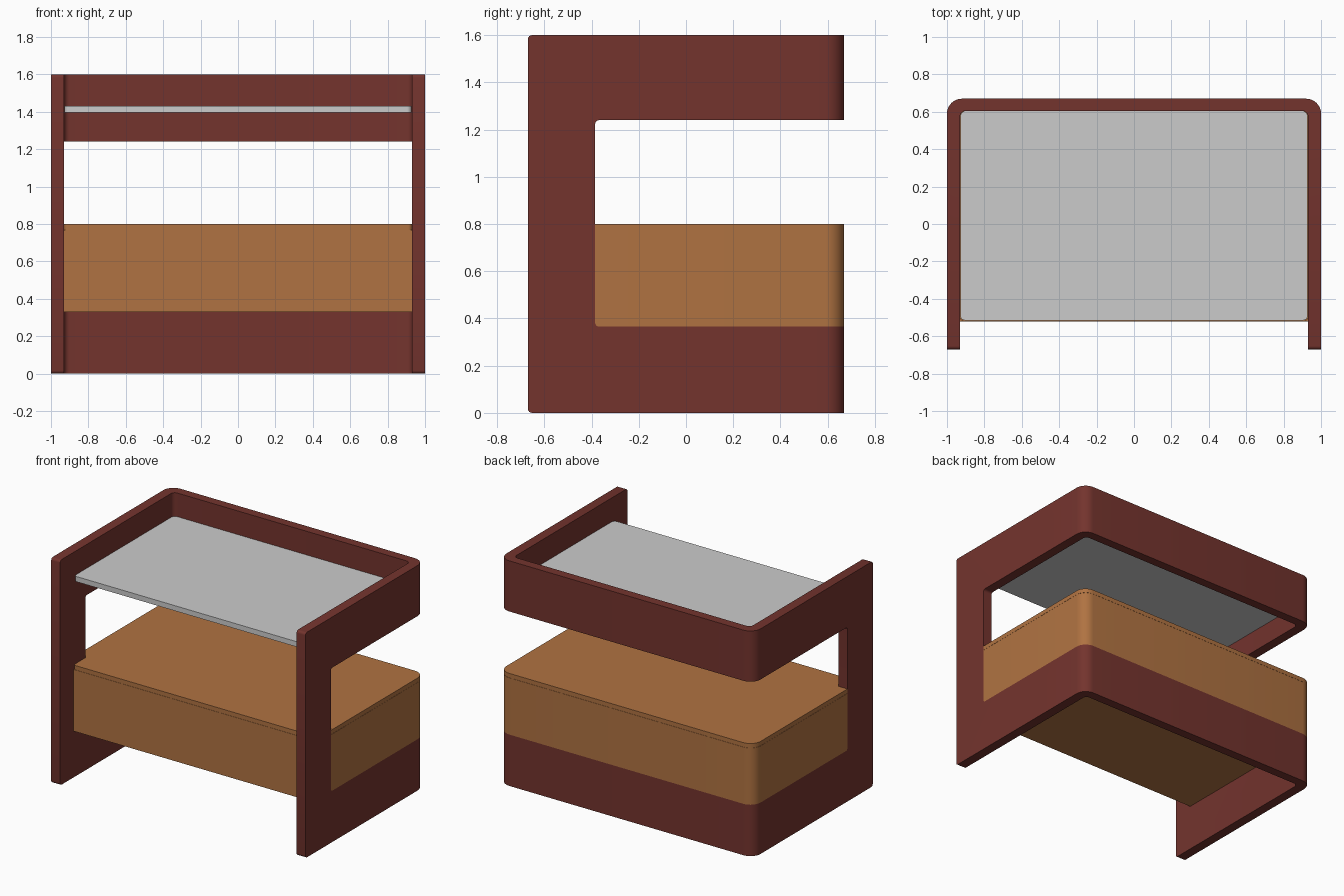
import bpy, bmesh, math
from mathutils import Vector

if "Cube" in bpy.data.objects:
    bpy.data.objects.remove(bpy.data.objects["Cube"])


def material(name, rgb):
    m = bpy.data.materials.new(name)
    m.diffuse_color = (*rgb, 1)
    m.use_nodes = True
    m.node_tree.nodes["Principled BSDF"].inputs["Base Color"].default_value = m.diffuse_color
    return m


RED = material("red brown", (0.174, 0.034, 0.027))
WOOD = material("light wood", (0.434, 0.171, 0.054))
GREY = material("pale grey", (0.60, 0.60, 0.60))


def rounded(points, steps=8):
    """Outline from (x, y, radius) points, all corners square."""
    out = []
    n = len(points)
    for i, (x, y, r) in enumerate(points):
        p = Vector((x, y))
        if r == 0:
            out.append(p)
            continue
        a = (Vector(points[i - 1][:2]) - p).normalized()
        b = (Vector(points[(i + 1) % n][:2]) - p).normalized()
        c = p + (a + b) * r
        for k in range(steps + 1):
            t = math.pi / 2 * k / steps
            out.append(c - r * (b * math.cos(t) + a * math.sin(t)))
    return out


def prism(name, outline, lo, hi, mat, along_x=False, nose=0):
    """Extrude an outline along z (or along x for a y-z outline)."""
    bm = bmesh.new()
    put = (lambda p: (lo, p.x, p.y)) if along_x else (lambda p: (p.x, p.y, lo))
    face = bm.faces.new([bm.verts.new(put(p)) for p in outline])
    new = bmesh.ops.extrude_face_region(bm, geom=[face])["geom"]
    step = Vector((hi - lo, 0, 0)) if along_x else Vector((0, 0, hi - lo))
    bmesh.ops.translate(bm, vec=step,
                        verts=[g for g in new if isinstance(g, bmesh.types.BMVert)])
    bmesh.ops.recalc_face_normals(bm, faces=bm.faces)
    if nose:  # round the top and bottom of the front edge
        y0 = min(v.co.y for v in bm.verts)
        edges = [e for e in bm.edges
                 if all(abs(v.co.y - y0) < 1e-5 for v in e.verts)
                 and abs(e.verts[0].co.z - e.verts[1].co.z) < 1e-5]
        bmesh.ops.bevel(bm, geom=edges, offset=nose, segments=4,
                        profile=0.5, affect='EDGES')
    me = bpy.data.meshes.new(name)
    bm.to_mesh(me)
    bm.free()
    ob = bpy.data.objects.new(name, me)
    bpy.context.collection.objects.link(ob)
    me.materials.append(mat)
    return ob


def smooth(ob):
    bpy.ops.object.select_all(action='DESELECT')
    ob.select_set(True)
    bpy.context.view_layer.objects.active = ob
    bpy.ops.object.shade_smooth_by_angle(angle=math.radians(30))


# Frame: U-shaped wall in plan, with a band cut out of its sides and back
frame = prism("frame", rounded([
    (-1, -.67, 0), (-.93, -.67, 0), (-.93, .605, .03), (.93, .605, .03),
    (.93, -.67, 0), (1, -.67, 0), (1, .67, .08), (-1, .67, .08)]),
    0, 1.6, RED, nose=.018)
cutter = prism("opening_cutter", rounded([
    (-.385, .365, .018), (1, .365, 0), (1, 1.24, 0), (-.385, 1.24, .018)]),
    -1.5, 1.5, RED, along_x=True)
mod = frame.modifiers.new("opening", 'BOOLEAN')
mod.operation = 'DIFFERENCE'
mod.solver = 'EXACT'
mod.object = cutter
bpy.context.view_layer.objects.active = frame
bpy.ops.object.modifier_apply(modifier=mod.name)
bpy.data.objects.remove(cutter, do_unlink=True)
smooth(frame)


# Cabinet: flush with the frame outside, narrower between the front posts
def cabinet_plan(front_radius):
    f = front_radius
    return rounded([
        (-.93, -.52, f), (.93, -.52, f), (.93, -.385, 0), (1, -.385, 0),
        (1, .67, .08), (-1, .67, .08), (-1, -.385, 0), (-.93, -.385, 0)])


smooth(prism("cabinet_body", cabinet_plan(0), .365, .768, WOOD))
smooth(prism("cabinet_lid", cabinet_plan(.02), .769, .8, WOOD))
smooth(prism("cabinet_base", rounded([
    (-.93, -.52, 0), (.93, -.52, 0), (.93, .605, .03), (-.93, .605, .03)]),
    .33, .365, WOOD))

# Upper shelf panel set inside the frame
smooth(prism("shelf_panel", rounded([
    (-.928, -.515, .025), (.928, -.515, .025), (.928, .605, .03), (-.928, .605, .03)]),
    1.395, 1.432, GREY))
